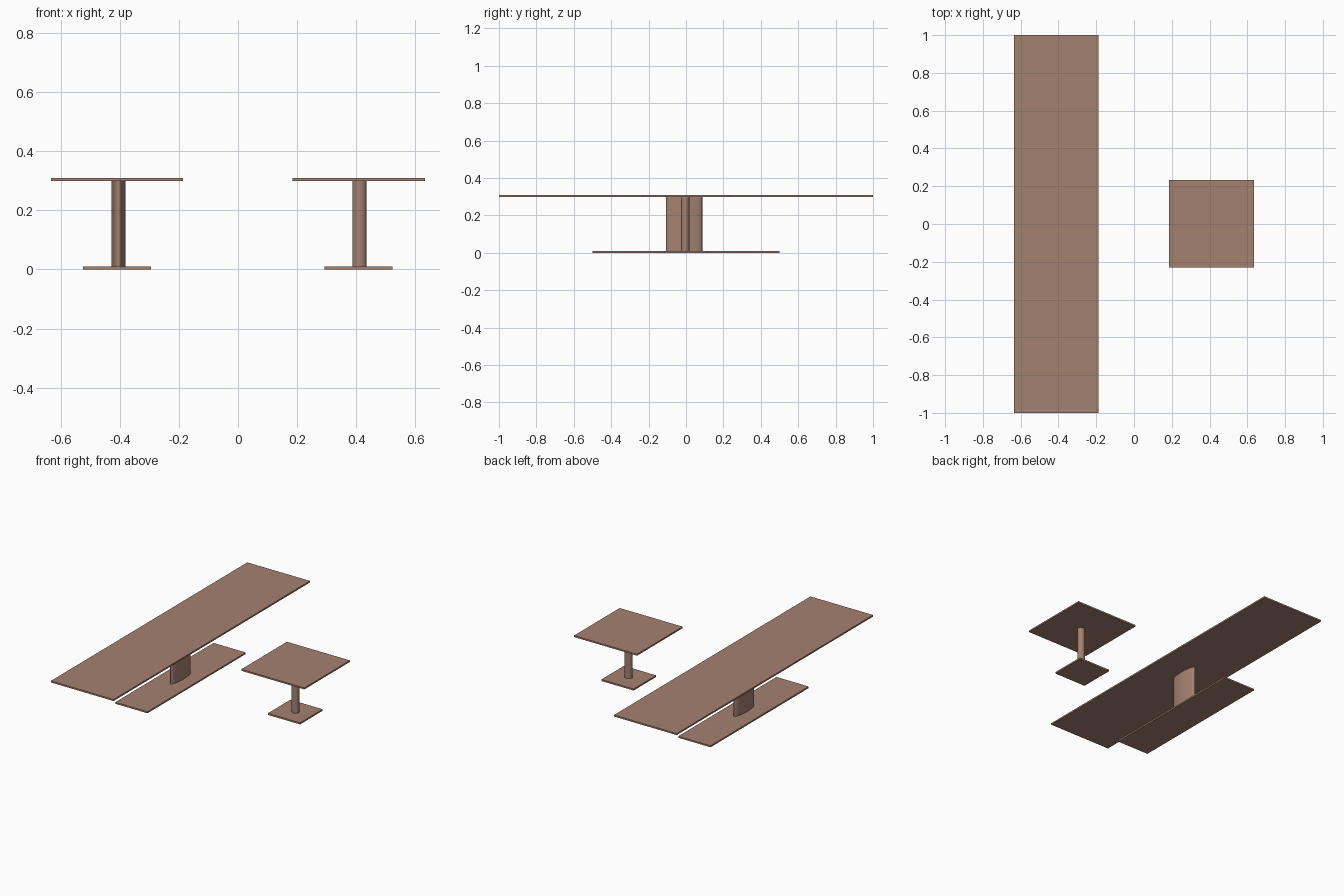
import bpy
import math

if "Cube" in bpy.data.objects:
    bpy.data.objects.remove(bpy.data.objects["Cube"])

wood = bpy.data.materials.new("brown")
wood.diffuse_color = (0.37, 0.22, 0.16, 1)
wood.use_nodes = True
wood.node_tree.nodes["Principled BSDF"].inputs["Base Color"].default_value = wood.diffuse_color


def finish(obj, name):
    obj.name = name
    obj.data.materials.append(wood)
    bpy.ops.object.transform_apply(location=False, rotation=False, scale=True)


def plate(name, x0, x1, y0, y1, z0, z1):
    bpy.ops.mesh.primitive_cube_add(
        size=1, location=((x0 + x1) / 2, (y0 + y1) / 2, (z0 + z1) / 2))
    obj = bpy.context.object
    obj.scale = (x1 - x0, y1 - y0, z1 - z0)
    finish(obj, name)


def column(name, x, y, rx, ry, z0, z1):
    bpy.ops.mesh.primitive_cylinder_add(
        vertices=48, radius=1, depth=1, location=(x, y, (z0 + z1) / 2))
    obj = bpy.context.object
    obj.scale = (rx, ry, z1 - z0)
    finish(obj, name)
    bpy.ops.object.shade_smooth_by_angle(angle=math.radians(40))


T = 0.01     # plate thickness
TOP = 0.309  # table height

# Long table: rectangular top, long base, oval column
plate("long_table_top", -0.634, -0.187, -1, 1, TOP - T, TOP)
plate("long_table_base", -0.525, -0.295, -0.5, 0.5, 0, T)
column("long_table_column", -0.405, -0.01, 0.024, 0.097, T, TOP - T)

# Small table: square top, small base, round column
plate("small_table_top", 0.185, 0.634, -0.23, 0.234, TOP - T, TOP)
plate("small_table_base", 0.293, 0.523, -0.115, 0.115, 0, T)
column("small_table_column", 0.412, -0.004, 0.024, 0.022, T, TOP - T)
